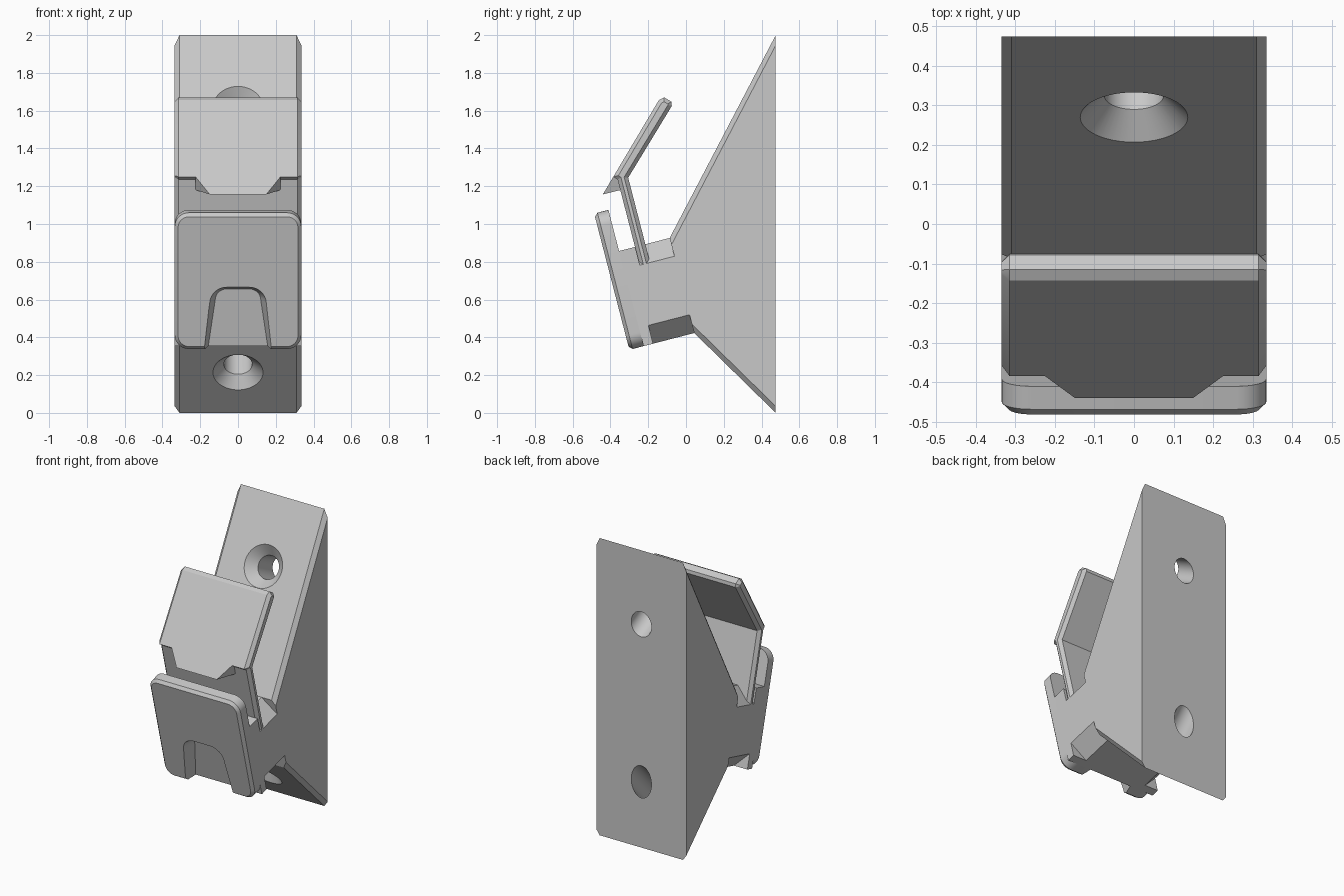
import bpy, bmesh
from math import sin, cos, pi, radians
from mathutils import Vector

if "Cube" in bpy.data.objects:
    bpy.data.objects.remove(bpy.data.objects["Cube"])

HALF = 0.335
UP = Vector((0, -0.25, 0.968))        # along the tilted clamp plate
INWARD = Vector((0, 0.968, 0.25))     # from the plate towards the base
ORIGIN = Vector((0, -0.30, 0.334))    # lower front edge of the plate

grey = bpy.data.materials.new("plain_grey")
grey.use_nodes = True
grey.diffuse_color = (0.58, 0.58, 0.58, 1)
grey.node_tree.nodes["Principled BSDF"].inputs["Base Color"].default_value = grey.diffuse_color


def tilt(s, t, x=0):
    return ORIGIN + UP * s + INWARD * t + Vector((x, 0, 0))


def loft(name, rings, bevel=0, pick=None):
    """Skin a list of rings, cap both ends, optionally chamfer chosen edges."""
    bm = bmesh.new()
    loops = [[bm.verts.new(p) for p in ring] for ring in rings]
    n = len(loops[0])
    for a, b in zip(loops, loops[1:]):
        for i in range(n):
            j = (i + 1) % n
            bm.faces.new((a[i], a[j], b[j], b[i]))
    bm.faces.new(loops[0])
    bm.faces.new(loops[-1])
    bmesh.ops.recalc_face_normals(bm, faces=bm.faces[:])
    if bevel:
        edges = [e for e in bm.edges if abs(e.verts[0].co.x - e.verts[1].co.x) < 1e-5
                 and pick(e.verts[0].co, e.verts[1].co)]
        bmesh.ops.bevel(bm, geom=edges, offset=bevel, segments=1, profile=0.5,
                        affect='EDGES', clamp_overlap=False)
    mesh = bpy.data.meshes.new(name)
    bm.to_mesh(mesh)
    bm.free()
    mesh.materials.append(grey)
    obj = bpy.data.objects.new(name, mesh)
    bpy.context.collection.objects.link(obj)
    return obj


def prism(name, points, halves=None, **kw):
    """Side profile of points spread across the width."""
    halves = halves or [HALF] * len(points)
    return loft(name, [[Vector((side * h, p.y, p.z)) for p, h in zip(points, halves)]
                       for side in (-1, 1)], **kw)


def yz(*pairs):
    return [Vector((0, y, z)) for y, z in pairs]


def activate(obj):
    bpy.ops.object.select_all(action='DESELECT')
    obj.select_set(True)
    bpy.context.view_layer.objects.active = obj


def cut(obj, cutter):
    mod = obj.modifiers.new("cut", 'BOOLEAN')
    mod.operation, mod.solver, mod.object = 'DIFFERENCE', 'EXACT', cutter
    activate(obj)
    bpy.ops.object.modifier_apply(modifier=mod.name)
    bpy.data.objects.remove(cutter)


# Wedge base with chamfered sloping edges
low, high = tilt(0, 0.355), tilt(0.52, 0.355)
wedge = prism("wedge_base", yz((0.475, 0), (0.475, 2)) + [high, low], bevel=0.025,
              pick=lambda a, b: (a.y > 0.47) != (b.y > 0.47))


# Countersunk screw holes, square to each slope
def screw_hole(y, z, axis):
    axis = Vector(axis).normalized()
    side = Vector((1, 0, 0))
    other = axis.cross(side)
    rings = []
    for depth, r in ((-0.02, 0.153), (0.058, 0.075), (0.6, 0.075)):
        c = Vector((0, y, z)) + axis * depth
        rings.append([c + (side * cos(k * pi / 24) + other * sin(k * pi / 24)) * r
                      for k in range(48)])
    cut(wedge, loft("screw_hole_cutter", rings))


screw_hole(0.273, 1.607, (0, 0.888, -0.46))
screw_hole(0.255, 0.215, (0, 0.695, 0.72))

# Neck between base and plate, with wide chamfers
neck = prism("neck", [tilt(0, 0.13), tilt(0.52, 0.13), tilt(0.52, 0.4), tilt(0, 0.4)],
             bevel=0.1, pick=lambda a, b: abs((a - b).dot(UP)) < 0.01)

# Backing block behind the plate
backing = prism("plate_backing", [tilt(s, t) for s, t in (
    (0, 0.078), (0, 0.13), (0.1, 0.13), (0.1, 0.166), (0.52, 0.166), (0.52, 0.078))])


# Front plate with rounded corners and a chamfered face
def rounded(inset, t, height=0.745, r=0.075):
    ring = []
    for q, (sx, top) in enumerate(((1, 1), (-1, 1), (-1, 0), (1, 0))):
        cx = sx * (HALF - r)
        cs = height - r if top else r
        for k in range(9):
            a = (q + k / 8) * pi / 2
            ring.append(tilt(cs + (r - inset) * sin(a), t, cx + (r - inset) * cos(a)))
    return ring


plate = loft("front_plate", [rounded(0, 0.078), rounded(0, 0.018), rounded(0.018, 0)])


# Arched notch with drafted walls
def arch(draft, t):
    r = 0.09 - draft
    right = [(0.182 - draft * 0.7, -0.03)]
    right += [(0.06 + r * cos(k * pi / 16), 0.252 + r * sin(k * pi / 16)) for k in range(9)]
    return [tilt(s, t, x) for x, s in right] + [tilt(s, t, -x) for x, s in reversed(right)]


cut(plate, loft("notch_cutter", [arch(-0.004, -0.01), arch(0.03, 0.08)]))

# Bent spring tab with chamfered sides
tab = prism("bent_tab", [tilt(0.415, 0.165), tilt(0.415, 0.222)] + yz(
    (-0.306, 1.245), (-0.075, 1.625), (-0.078, 1.648), (-0.115, 1.67),
    (-0.143, 1.657), (-0.385, 1.25), (-0.362, 1.235)),
    bevel=0.02, pick=lambda a, b: max(a.z, b.z) > 0.8)

# Catch lip below the bend
lip = prism("catch_lip", yz((-0.385, 1.25), (-0.44, 1.157), (-0.345, 1.18), (-0.35, 1.25)),
            halves=[0.225, 0.15, 0.225, 0.225])

for part in (wedge, neck, backing, plate, tab, lip):
    activate(part)
    bpy.ops.object.shade_smooth_by_angle(angle=radians(25))
